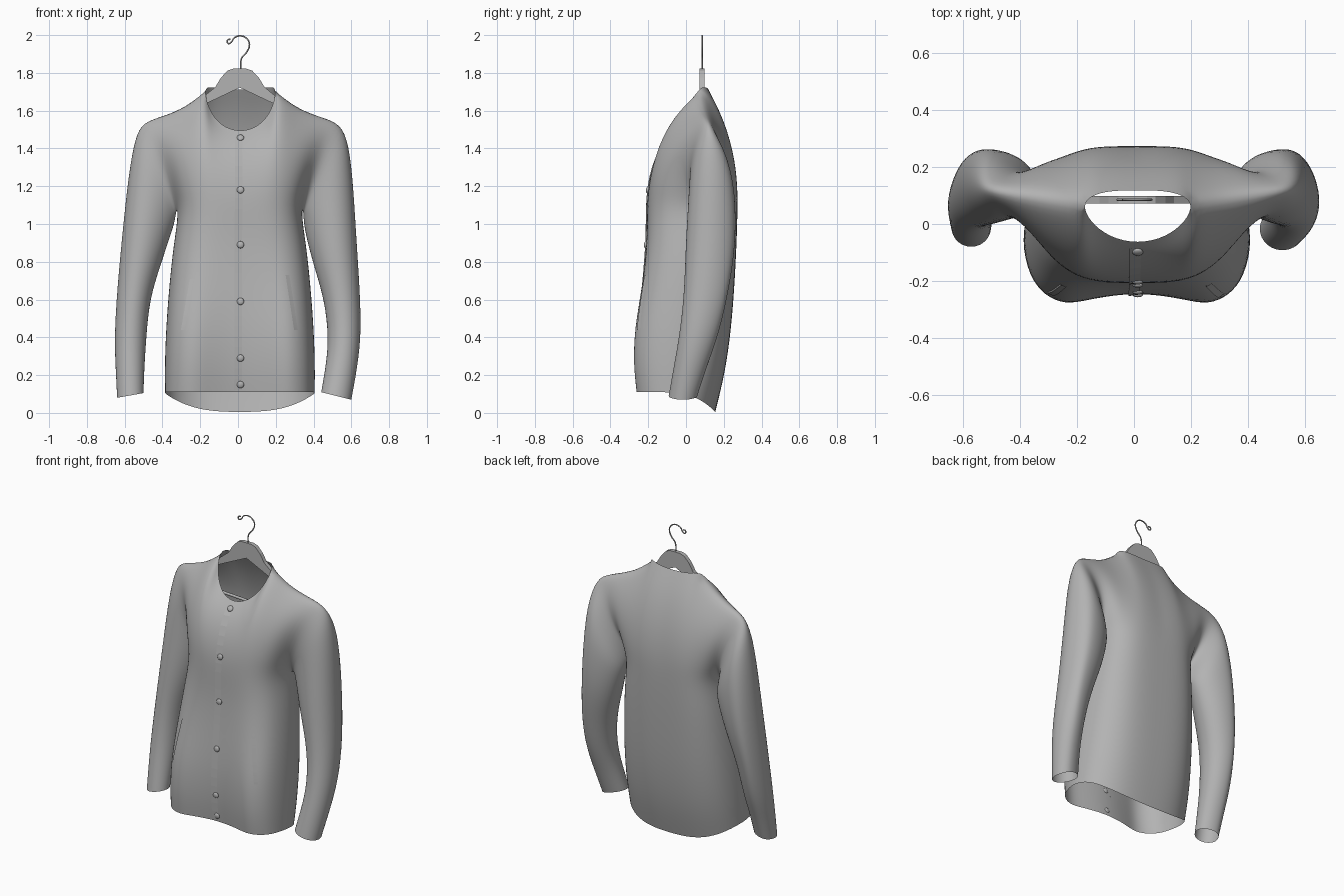
import bpy, bmesh, math
from mathutils import Vector
from mathutils.bvhtree import BVHTree

if "Cube" in bpy.data.objects:
    bpy.data.objects.remove(bpy.data.objects["Cube"])

grey = bpy.data.materials.new("plain_grey")
grey.diffuse_color = (0.45, 0.45, 0.45, 1)
grey.use_nodes = True
grey.node_tree.nodes["Principled BSDF"].inputs["Base Color"].default_value = grey.diffuse_color


def finish(name, bm, smooth=True, mods=()):
    me = bpy.data.meshes.new(name)
    bmesh.ops.remove_doubles(bm, verts=bm.verts, dist=0.0004)
    bmesh.ops.recalc_face_normals(bm, faces=bm.faces)
    for f in bm.faces:
        f.smooth = smooth
    bm.to_mesh(me)
    bm.free()
    me.materials.append(grey)
    ob = bpy.data.objects.new(name, me)
    bpy.context.collection.objects.link(ob)
    for kind, props in mods:
        m = ob.modifiers.new(kind.lower(), kind)
        for k, v in props.items():
            setattr(m, k, v)
    return ob


def add_grid(bm, rows, closed=False):
    vs = [[bm.verts.new(p) for p in r] for r in rows]
    n = len(rows[0])
    for a, b in zip(vs, vs[1:]):
        for i in range(n if closed else n - 1):
            k = (i + 1) % n
            bm.faces.new((a[i], a[k], b[k], b[i]))


# jacket panels: hem to armpit rows
# (z, half width, front y, back y, side y, centre dip, tail drop, front squareness)
LOWER = [(.11, .405, -.280, .155, -.06, .055, .105, 5),
         (.25, .407, -.298, .207, -.05, .055, .04, 5),
         (.45, .400, -.292, .24, -.03, .045, 0, 5),
         (.68, .382, -.245, .257, .00, .02, 0, 4.5),
         (.90, .358, -.212, .268, .03, .005, 0, 4),
         (1.07, .328, -.207, .273, .05, 0, 0, 4)]
HALF_U = [0, .2, .42, .62, .80, .93, 1]
# neckline followed by the shoulder seam
NECK_F = [(0, -.07, 1.485), (.10, -.047, 1.515), (.17, .01, 1.605)]
NECK_B = [(0, .118, 1.712), (.08, .118, 1.715), (.155, .105, 1.725)]
SEAM = [(.195, .07, 1.725), (.29, .085, 1.645), (.41, .105, 1.595), (.53, .12, 1.562)]
K = 6


def panel(front):
    top = (NECK_F if front else NECK_B) + SEAM
    cols = [(-1, i) for i in range(6, 0, -1)] + [(1, i) for i in range(7)]
    rows = []
    for z, hw, yf, yb, ys, dip, drop, sq in LOWER:
        row = []
        for s, i in cols:
            u = HALF_U[i]
            if front:
                y = ys + (yf - ys) * math.sqrt(1 - u ** sq)
                y += dip * max(0, 1 - (u / .62) ** 2)
                zz = z
            else:
                y = ys + (yb - ys) * math.sqrt(1 - u ** (3 + z))
                zz = z - drop * (1 - u ** 3)
            row.append(Vector((s * u * hw + .01, y, zz)))
        rows.append(row)
    base = rows[-1]
    for j in range(1, K + 1):
        t = j / K
        row = []
        for p0, (s, i) in zip(base, cols):
            u = HALF_U[i]
            x, y, z = top[i]
            p2 = Vector((s * x + .013, y, z))
            p1 = p0.lerp(p2, .35)
            if front:
                p1.y = p0.y - .09 * u ** 3
            else:
                p1.y = p0.y + .01 + .05 * u * (1 - u) + .18 * u ** 6
            p1.z = p0.z + (.66 if front else .55) * (p2.z - p0.z)
            row.append(p0 * (1 - t) ** 2 + p1 * 2 * t * (1 - t) + p2 * t * t)
        rows.append(row)
    return rows


# sleeve rings: inner x, inner z, outer x, outer z, front y, back y
RIGHT = [(.345, 1.02, .580, 1.46, .02, .245), (.36, .93, .607, 1.26, .01, .265),
         (.40, .78, .625, .95, -.003, .262), (.457, .60, .645, .65, -.01, .222),
         (.48, .40, .653, .42, -.035, .172), (.465, .25, .632, .24, -.065, .11),
         (.44, .11, .60, .07, -.092, .06)]
LEFT = [(.33, 1.02, .545, 1.46, .02, .245), (.36, .93, .580, 1.26, .01, .265),
        (.41, .78, .612, .95, -.003, .262), (.468, .60, .64, .65, -.01, .222),
        (.485, .40, .655, .40, -.03, .172), (.495, .25, .648, .24, -.055, .11),
        (.50, .105, .64, .08, -.08, .06)]

front, back = panel(True), panel(False)
bm = bmesh.new()
add_grid(bm, front)
add_grid(bm, back)
a = len(LOWER) - 1
for s, table, col in ((1, RIGHT, -1), (-1, LEFT, 0)):
    hole = [front[a + j][col] for j in range(K + 1)]
    hole += [back[a + j][col] for j in range(K - 1, 0, -1)]
    rings = [hole]
    for r, (xi, zi, xo, zo, yf, yb) in enumerate(table):
        ring = []
        skew = .035 if r in (1, 2, 3) else .015   # back of the arm leans outward
        for m in range(2 * K):
            c, sn = math.cos(math.pi * m / K) * 1.04, math.sin(math.pi * m / K) * 1.04
            ring.append(Vector((s * ((xi + xo) / 2 + c * (xi - xo) / 2 - min(0, sn) * skew * (1 - abs(c) / 1.04)),
                                (yf + yb) / 2 + sn * (yf - yb) / 2,
                                (zi + zo) / 2 + c * (zi - zo) / 2)))
        rings.append(ring)
    add_grid(bm, rings, True)
jacket = finish("jacket", bm, True, [("SUBSURF", dict(levels=2, render_levels=2))])

# surface lookup for trims on the chest
bpy.context.view_layer.update()
tree = BVHTree.FromObject(jacket, bpy.context.evaluated_depsgraph_get())


def on_front(x, z):
    hit = tree.ray_cast(Vector((x, -1, z)), Vector((0, 1, 0)))
    if hit[0] is None or hit[0].y > 0:
        hit = tree.find_nearest(Vector((x, -.2, z)))
    n = hit[1] if hit[1].y < 0 else -hit[1]
    return hit[0], n


def strip(name, p, q, width, lifts, n=24):
    # raised band lying on the cloth; lifts gives the height of each edge
    rows = []
    for j in range(n + 1):
        x, z = (p[k] + (q[k] - p[k]) * j / n for k in (0, 1))
        row = []
        for d, h in ((-.5, 0), (-.5, lifts[0]), (.5, lifts[1])):
            loc, nor = on_front(x + d * width, z)
            row.append(loc + Vector((0, -h, 0)))
        rows.append(row)
    b = bmesh.new()
    add_grid(b, rows)
    return finish(name, b, False)


strip("front_placket", (.0, .122), (.004, 1.475), .04, (.006, .001))
strip("pocket_welt_left", (-.292, .44), (-.245, .71), .02, (.006, .002))
strip("pocket_welt_right", (.307, .44), (.262, .73), .02, (.006, .002))

# snap buttons
bm = bmesh.new()
for z in (1.455, 1.18, .89, .59, .29, .15):
    loc, nor = on_front(.013, z)
    new = bmesh.ops.create_uvsphere(bm, u_segments=14, v_segments=8, radius=.019)["verts"]
    rot = nor.to_track_quat('Z', 'Y')
    for v in new:
        v.co = loc + nor * .004 + rot @ Vector((v.co.x, v.co.y, v.co.z * .45))
finish("snap_buttons", bm)

# hanger board
half = [(.035, 1.822), (.065, 1.812), (.10, 1.775), (.13, 1.725), (.20, 1.668), (.39, 1.555),
        (.40, 1.525), (.38, 1.525), (.19, 1.632)]
outline = half + [(0, 1.722)] + [(-x, z) for x, z in reversed(half)]
bm = bmesh.new()
face = bm.faces.new([bm.verts.new((x + .01, .072, z)) for x, z in outline])
ext = bmesh.ops.extrude_face_region(bm, geom=[face])["geom"]
bmesh.ops.translate(bm, vec=(0, .026, 0), verts=[v for v in ext if isinstance(v, bmesh.types.BMVert)])
bmesh.ops.triangulate(bm, faces=[f for f in bm.faces if len(f.verts) > 4])
finish("hanger_board", bm, False)


def wire(name, pts, r):
    cu = bpy.data.curves.new(name, 'CURVE')
    cu.dimensions = '3D'
    cu.bevel_depth, cu.bevel_resolution, cu.resolution_u = r, 2, 4
    cu.use_fill_caps = True
    sp = cu.splines.new('BEZIER')
    sp.bezier_points.add(len(pts) - 1)
    for bp, (x, z) in zip(sp.bezier_points, pts):
        bp.co = (x, .085, z)
        bp.handle_left_type = bp.handle_right_type = 'AUTO'
    cu.materials.append(grey)
    ob = bpy.data.objects.new(name, cu)
    bpy.context.collection.objects.link(ob)


wire("hanger_bar", [(-.36, 1.53), (-.33, 1.48), (.35, 1.48), (.38, 1.53)], .009)
wire("hanger_hook", [(.016, 1.72), (.016, 1.80), (.018, 1.875), (.045, 1.908), (.061, 1.95),
                     (.046, 1.982), (.012, 1.996), (-.02, 1.985), (-.036, 1.962),
                     (-.053, 1.956), (-.055, 1.974), (-.04, 1.977)], .004)
